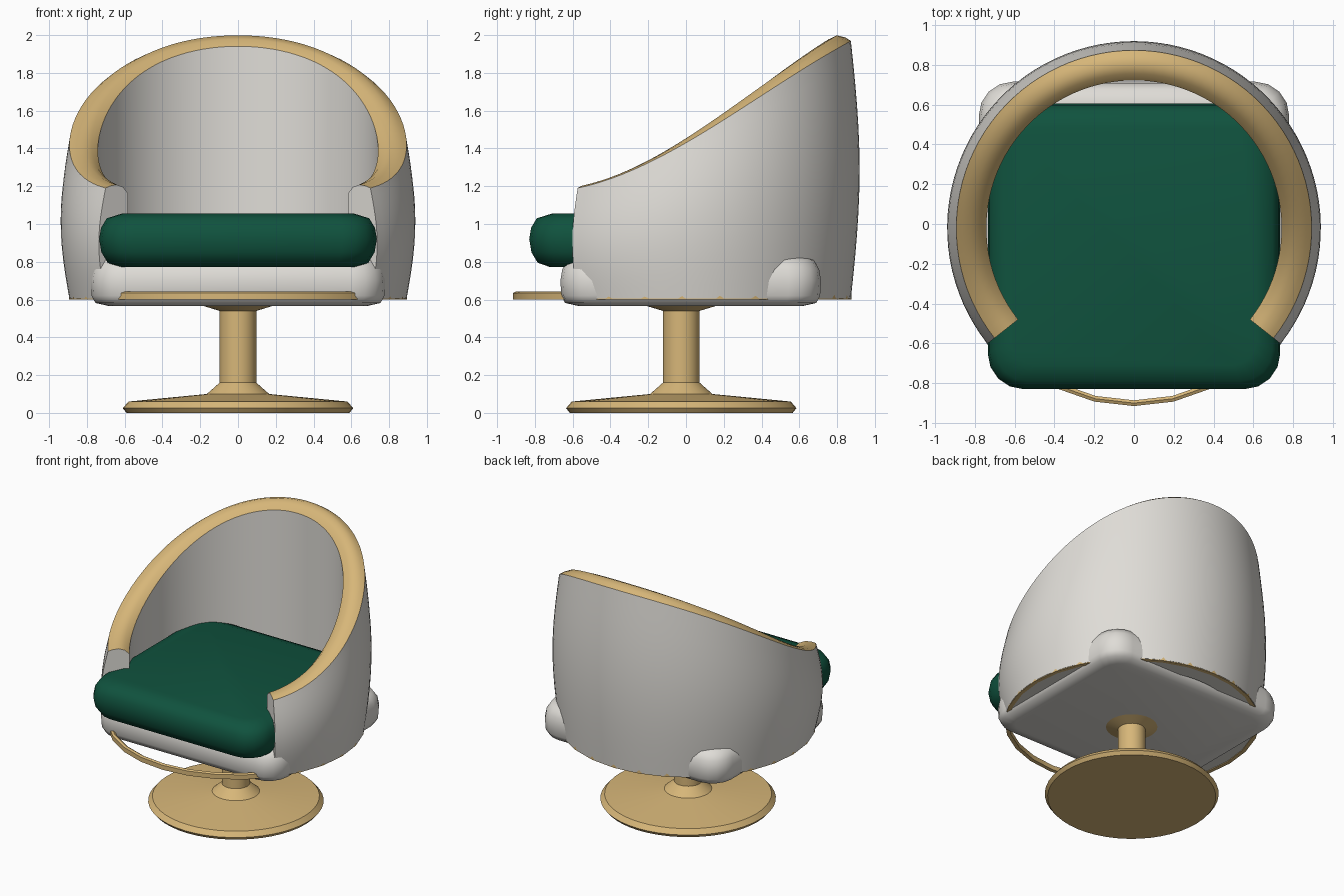
import bpy, bmesh, math

if "Cube" in bpy.data.objects:
    bpy.data.objects.remove(bpy.data.objects["Cube"])

CY = -0.02          # y of the shell axis
END = math.radians(128.3)


def material(name, rgb):
    m = bpy.data.materials.new(name)
    m.diffuse_color = (*rgb, 1)
    m.use_nodes = True
    m.node_tree.nodes["Principled BSDF"].inputs["Base Color"].default_value = m.diffuse_color
    return m


WOOD = material("light wood", (0.68, 0.47, 0.19))
WHITE = material("off white", (0.74, 0.72, 0.68))
GREEN = material("dark green", (0.005, 0.085, 0.048))


def finish(name, bm, mats, angle=35):
    bmesh.ops.recalc_face_normals(bm, faces=bm.faces)
    me = bpy.data.meshes.new(name)
    bm.to_mesh(me)
    bm.free()
    ob = bpy.data.objects.new(name, me)
    bpy.context.collection.objects.link(ob)
    for m in mats:
        me.materials.append(m)
    bpy.ops.object.select_all(action='DESELECT')
    ob.select_set(True)
    bpy.context.view_layer.objects.active = ob
    bpy.ops.object.shade_smooth_by_angle(angle=math.radians(angle))
    return ob


def loft(bm, rings, closed_rings=True, cap=True, wrap=False):
    """Skin a list of point loops; returns rows of faces."""
    vs = [[bm.verts.new(p) for p in r] for r in rings]
    n = len(vs[0])
    pairs = list(zip(vs, vs[1:])) + ([(vs[-1], vs[0])] if wrap else [])
    rows = []
    for a, b in pairs:
        rows.append([bm.faces.new((a[j], a[(j + 1) % n], b[(j + 1) % n], b[j]))
                     for j in range(n if closed_rings else n - 1)])
    if cap:
        bm.faces.new(vs[0])
        bm.faces.new(vs[-1])
    return rows


def circle(r, z, n, cy):
    return [(r * math.sin(2 * math.pi * i / n), cy - r * math.cos(2 * math.pi * i / n), z)
            for i in range(n)]


def cushion(name, hx, y0, y1, rad, layers, mat):
    """Rounded-rectangle slab, each layer = (z, inset)."""
    hy, cy = (y1 - y0) / 2, (y0 + y1) / 2
    rings = []
    for z, inset in layers:
        r = max(rad - inset * 0.5, 0.05)
        ring = []
        for q, (sx, sy) in enumerate([(1, 1), (-1, 1), (-1, -1), (1, -1)]):
            for k in range(5):
                a = math.pi / 2 * (q + k / 4)
                ring.append((sx * (hx - inset - r) + r * math.cos(a),
                             cy + sy * (hy - inset - r) + r * math.sin(a), z))
        rings.append(ring)
    bm = bmesh.new()
    loft(bm, rings)
    finish(name, bm, [mat], 50)


# Pedestal: disc foot, column and top flare
bm = bmesh.new()
loft(bm, [circle(r, z, 48, -0.025) for r, z in
          [(0.59, 0), (0.61, 0.025), (0.58, 0.06), (0.165, 0.10), (0.097, 0.16),
           (0.097, 0.54), (0.18, 0.565), (0.18, 0.58)]])
finish("pedestal", bm, [WOOD])

# Thin ring under the shell, running free across the front
bm = bmesh.new()
loft(bm, [circle(r, z, 28, CY) for r, z in
          [(0.895, 0.60), (0.895, 0.635), (0.88, 0.643), (0.866, 0.635), (0.866, 0.60)]],
     cap=False, wrap=True)
finish("bottom_ring", bm, [WOOD])


# Thick curved shell with sloping wooden rim
def rim_height(y):
    s = y + 0.575
    return 1.19 + s * (0.206 + 0.458 * s - 0.158 * s * s)


NOUT, SEG = 12, 72
sections = []
for i in range(SEG + 1):
    t = -END + 2 * END * i / SEG
    top = rim_height(CY + 0.893 * math.cos(t))
    back = (1 + math.cos(t)) / 2
    prof = []
    for k in range(NOUT + 1):           # bulging outer wall
        u = k / NOUT
        prof.append((0.893 + 0.046 * math.sin(math.pi * u), 0.605 + (top - 0.605) * u))
    bump = 0.015 + 0.015 * back         # rounded rim
    prof += [(0.865, top + bump * 0.6), (0.82, top + bump),
             (0.775, top + bump * 0.3), (0.742, top - 0.028)]
    prof += [(0.742, 0.9), (0.742, 0.605)]
    sections.append([(r * math.sin(t), CY + r * math.cos(t), z) for r, z in prof])
bm = bmesh.new()
for row in loft(bm, sections):
    for j in range(NOUT, NOUT + 4):
        row[j].material_index = 1
finish("shell", bm, [WHITE, WOOD], 40)

# Seat base poking through the shell at its corners
cushion("seat_base", 0.78, -0.665, 0.715, 0.17,
        [(0.565, 0.10), (0.582, 0.025), (0.62, 0.005), (0.70, 0.0),
         (0.76, 0.01), (0.81, 0.04), (0.83, 0.10)], WHITE)

# Seat cushion
cushion("seat_cushion", 0.735, -0.83, 0.605, 0.18,
        [(0.772, 0.11), (0.795, 0.045), (0.85, 0.012), (0.92, 0.0),
         (0.98, 0.01), (1.03, 0.04), (1.055, 0.12)], GREEN)
